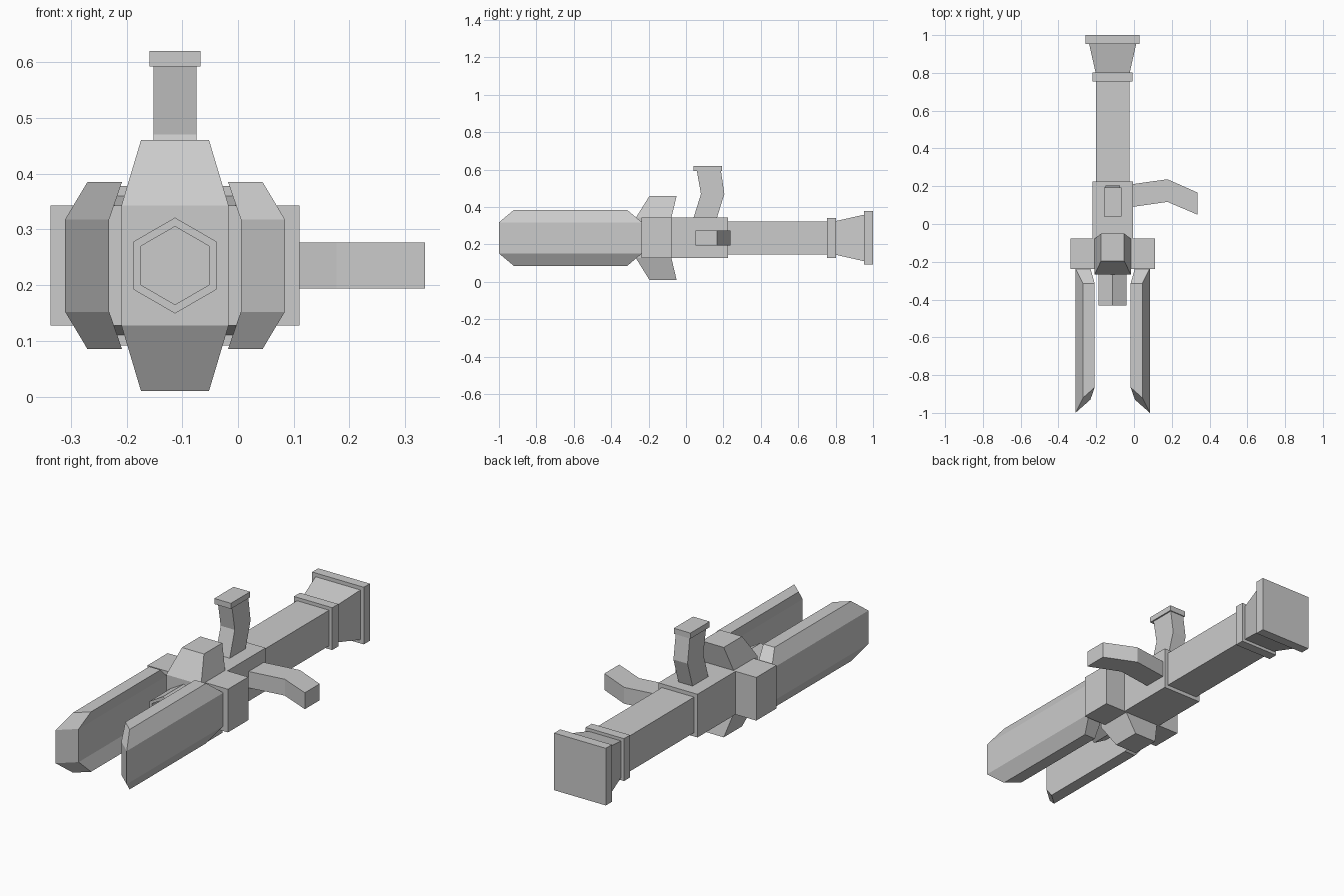
import bpy, bmesh, math
from mathutils import Vector

if "Cube" in bpy.data.objects:
    bpy.data.objects.remove(bpy.data.objects["Cube"])

AXIS = Vector((-0.113, 0, 0.235))   # long axis of the launcher; all parts are local to it


def loft(name, rings, mirror=None, closed=False):
    """Skin equal-sized rings of points; cap the ends, or join last to first if closed."""
    bm = bmesh.new()
    vs = [[bm.verts.new(p) for p in r] for r in rings]
    n = len(rings[0])
    pairs = list(zip(vs, vs[1:])) + ([(vs[-1], vs[0])] if closed else [])
    for a, b in pairs:
        for i in range(n):
            j = (i + 1) % n
            bm.faces.new((a[i], a[j], b[j], b[i]))
    if not closed:
        bm.faces.new(vs[0])
        bm.faces.new(vs[-1])
    bmesh.ops.recalc_face_normals(bm, faces=bm.faces)
    me = bpy.data.meshes.new(name)
    bm.to_mesh(me)
    bm.free()
    ob = bpy.data.objects.new(name, me)
    ob.location = AXIS
    bpy.context.collection.objects.link(ob)
    if mirror is not None:
        m = ob.modifiers.new("Mirror", 'MIRROR')
        m.use_axis = [k == mirror for k in range(3)]
        m.use_mirror_merge = False
    return ob


def section(y, hx, hz):
    return [(-hx, y, -hz), (hx, y, -hz), (hx, y, hz), (-hx, y, hz)]


def tube(name, y0, y1, h0, h1=None, hz=None):
    """Square or rectangular length along y, optionally flared."""
    h1 = h1 or h0
    return loft(name, [section(y0, h0, hz or h0), section(y1, h1, hz or h1)])


def plan(z, x, y0, y1):
    return [(-x, y0, z), (x, y0, z), (x, y1, z), (-x, y1, z)]


# Receiver, rear tube and flared exhaust
tube("receiver", -0.08, 0.225, 0.108)
tube("rear_tube", 0.22, 0.76, 0.089)
tube("rear_collar", 0.755, 0.803, 0.106)
tube("exhaust_flare", 0.80, 0.955, 0.09, 0.125)
tube("exhaust_plate", 0.952, 1.0, 0.143)

# Front hub with side arms and upper/lower tapered fins
tube("cross_arm", -0.237, -0.076, 0.223, hz=0.108)
tube("hub", -0.268, -0.076, 0.096, hz=0.108)
loft("fin", [plan(0.108, 0.096, -0.268, -0.078),
             plan(0.225, 0.061, -0.195, -0.05)], mirror=2)


# Hexagonal hollow barrel
def hexagon(r, y):
    return [(r * math.sin(k * math.pi / 3), y, r * math.cos(k * math.pi / 3)) for k in range(6)]


loft("barrel", [hexagon(0.086, -0.26), hexagon(0.086, -0.432),
                hexagon(0.07, -0.432), hexagon(0.07, -0.265)])

# Bent prongs: (inner x, outer x, z, inner tip y, outer tip y, rear y)
profile = [(0.095, 0.157, -0.15, -0.865, -0.92, -0.315),
           (0.118, 0.197, -0.083, -0.93, -1.0, -0.235),
           (0.118, 0.197, 0.083, -0.93, -1.0, -0.235),
           (0.095, 0.157, 0.15, -0.865, -0.92, -0.315)]
loft("prong", [[(xi, yr, z), (xi, yi, z), (xo, yo, z), (xo, yr, z)]
               for xi, xo, z, yi, yo, yr in profile], mirror=0)

# Bent top grip with cap
loft("top_grip", [plan(z, 0.039, a, b) for z, a, b in
                  [(0.10, 0.038, 0.163), (0.235, 0.08, 0.205), (0.358, 0.058, 0.187)]])
loft("grip_cap", [plan(z, 0.046, 0.04, 0.192) for z in (0.357, 0.385)])

# Bent side handle
loft("side_handle", [[(x, a, -0.041), (x, b, -0.041), (x, b, 0.041), (x, a, 0.041)]
                     for x, a, b in [(0.10, 0.09, 0.21), (0.29, 0.117, 0.237),
                                     (0.448, 0.05, 0.167)]])
